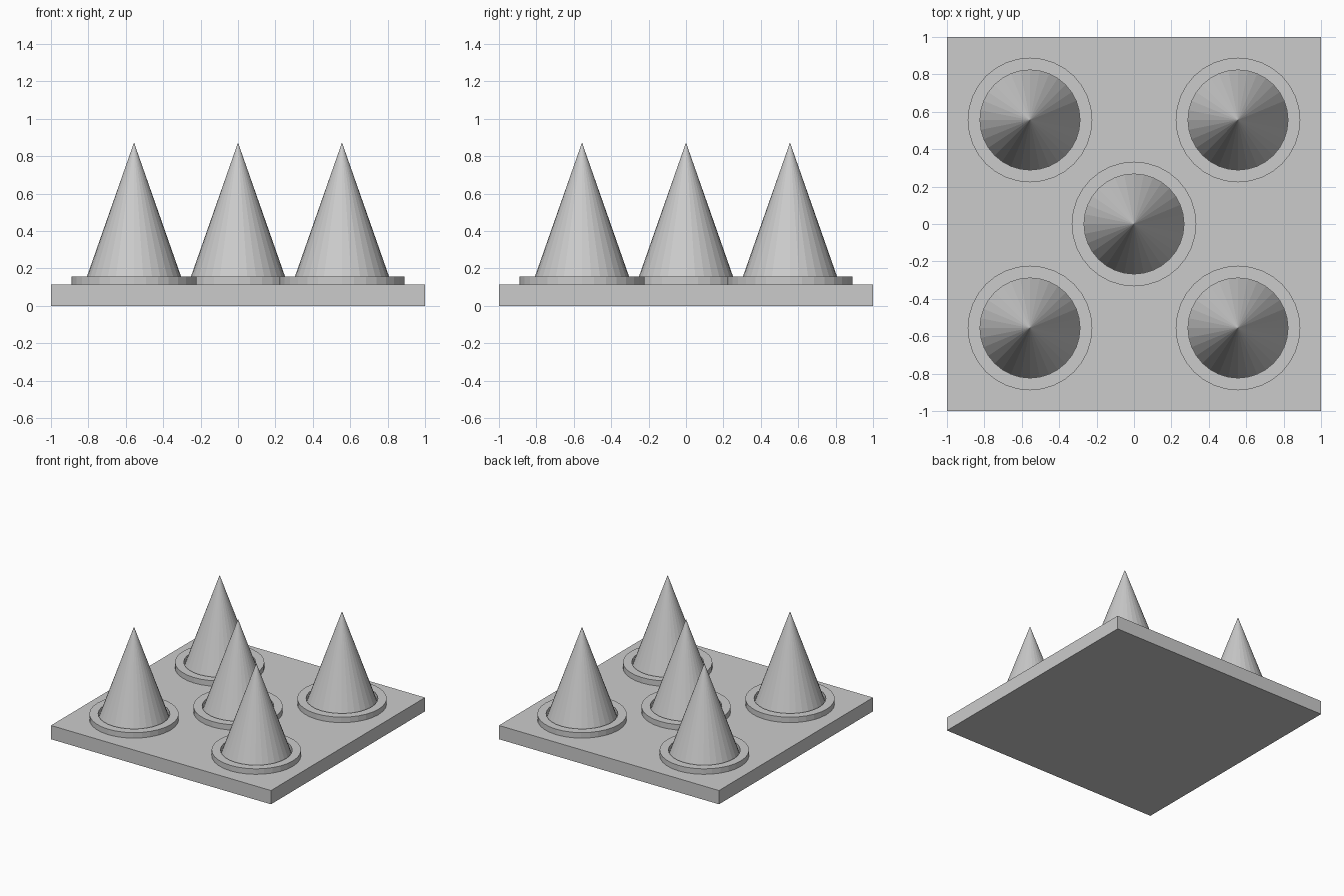
import bpy, bmesh, math
from mathutils import Matrix

if "Cube" in bpy.data.objects:
    bpy.data.objects.remove(bpy.data.objects["Cube"])

SIDES = 32
PLATE_TOP, RING_TOP, TIP = 0.113, 0.158, 0.873
RING_R, BASE_R, PITCH = 0.333, 0.267, 0.556


def add_object(name, bm, location=(0, 0, 0)):
    bmesh.ops.recalc_face_normals(bm, faces=bm.faces)
    mesh = bpy.data.meshes.new(name)
    bm.to_mesh(mesh)
    bm.free()
    obj = bpy.data.objects.new(name, mesh)
    obj.location = location
    bpy.context.collection.objects.link(obj)
    return obj


def circle(bm, r, z):
    return [bm.verts.new((r * math.cos(2 * math.pi * i / SIDES),
                          r * math.sin(2 * math.pi * i / SIDES), z))
            for i in range(SIDES)]


# square base plate
bm = bmesh.new()
bmesh.ops.create_cube(bm, size=1, matrix=Matrix.Translation((0, 0, PLATE_TOP / 2))
                      @ Matrix.Diagonal((2, 2, PLATE_TOP, 1)))
add_object("base_plate", bm)


# flat collar around the foot of each spike
def collar(name, x, y):
    bm = bmesh.new()
    loops = [circle(bm, r, z) for r, z in ((RING_R, PLATE_TOP), (RING_R, RING_TOP),
                                           (BASE_R, RING_TOP), (BASE_R, PLATE_TOP))]
    for a, b in zip(loops, loops[1:] + loops[:1]):
        for i in range(SIDES):
            j = (i + 1) % SIDES
            bm.faces.new((a[i], a[j], b[j], b[i]))
    add_object(name, bm, (x, y, 0))


# pointed spike
def spike(name, x, y):
    bm = bmesh.new()
    foot = circle(bm, BASE_R, PLATE_TOP)
    tip = bm.verts.new((0, 0, TIP))
    bm.faces.new(foot[::-1])
    for i in range(SIDES):
        bm.faces.new((foot[i], foot[(i + 1) % SIDES], tip))
    add_object(name, bm, (x, y, 0))


# one spike in the middle and one near each corner
spots = {"centre": (0, 0), "front_left": (-1, -1), "front_right": (1, -1),
         "back_left": (-1, 1), "back_right": (1, 1)}
for spot, (sx, sy) in spots.items():
    collar(f"{spot}_collar", sx * PITCH, sy * PITCH)
    spike(f"{spot}_spike", sx * PITCH, sy * PITCH)
